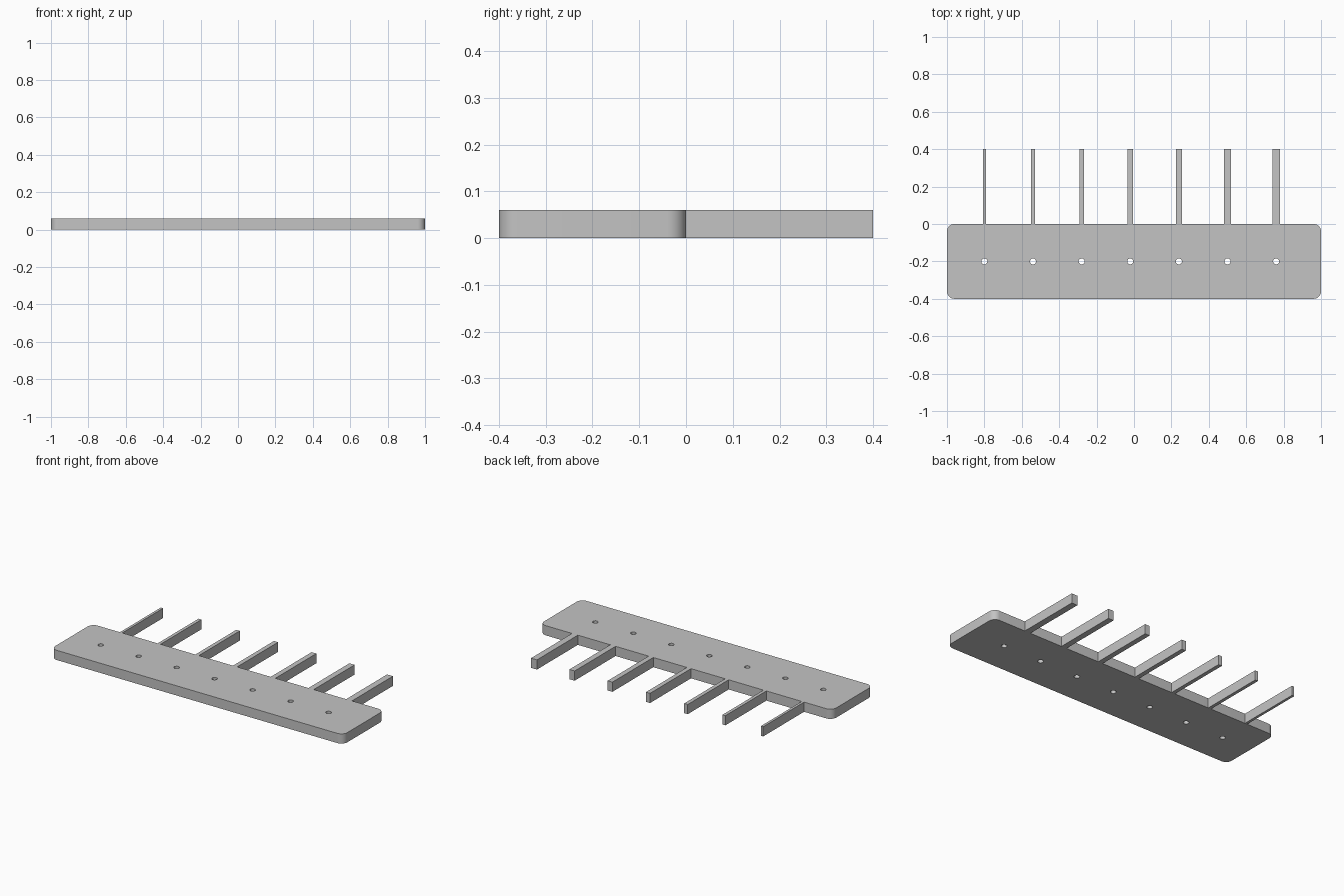
import bpy, bmesh, math

if "Cube" in bpy.data.objects:
    bpy.data.objects.remove(bpy.data.objects["Cube"])

PLATE_W, PLATE_D, THICK = 2.0, 0.4, 0.06
CORNER, HOLE_R = 0.04, 0.016
COUNT, FIRST_X, PITCH = 7, -0.8, 0.26

grey = bpy.data.materials.new("grey")
grey.diffuse_color = (0.55, 0.55, 0.55, 1)
grey.use_nodes = True
grey.node_tree.nodes["Principled BSDF"].inputs["Base Color"].default_value = grey.diffuse_color


def prism(name, loops, z0, z1):
    """Extrude closed xy outlines upward from z0 to z1."""
    bm = bmesh.new()
    for pts in loops:
        face = bm.faces.new([bm.verts.new((x, y, z0)) for x, y in pts])
        top = bmesh.ops.extrude_face_region(bm, geom=[face], use_keep_orig=True)["geom"]
        for v in (g for g in top if isinstance(g, bmesh.types.BMVert)):
            v.co.z = z1
    bmesh.ops.recalc_face_normals(bm, faces=bm.faces)
    mesh = bpy.data.meshes.new(name)
    bm.to_mesh(mesh)
    bm.free()
    mesh.materials.append(grey)
    obj = bpy.data.objects.new(name, mesh)
    bpy.context.collection.objects.link(obj)
    return obj


def arc(cx, cy, r, start, sweep, steps, closed=False):
    n = steps if closed else steps + 1
    return [(cx + r * math.cos(start + sweep * i / steps),
             cy + r * math.sin(start + sweep * i / steps)) for i in range(n)]


xs = [FIRST_X + PITCH * i for i in range(COUNT)]

# Base plate with rounded corners
outline = []
ix, iy = PLATE_W / 2 - CORNER, PLATE_D / 2 - CORNER
for k, (sx, sy) in enumerate([(1, 1), (-1, 1), (-1, -1), (1, -1)]):
    outline += arc(sx * ix, -0.2 + sy * iy, CORNER, k * math.pi / 2, math.pi / 2, 8)
plate = prism("base_plate", [outline], 0, THICK)

# Row of through holes
cutter = prism("hole_cutter",
               [arc(x, -0.2, HOLE_R, 0, math.tau, 24, True) for x in xs], -0.05, THICK + 0.05)
cutter.hide_render = True
mod = plate.modifiers.new("holes", "BOOLEAN")
mod.operation, mod.solver, mod.object = "DIFFERENCE", "EXACT", cutter
bpy.context.view_layer.objects.active = plate
plate.select_set(True)
bpy.ops.object.modifier_apply(modifier=mod.name)
bpy.data.objects.remove(cutter)
bpy.ops.object.shade_smooth_by_angle(angle=math.radians(30))

# Gauge fingers, each wider than the last
for i, x in enumerate(xs):
    h = (0.016 + 0.004 * i) / 2
    prism(f"finger_{i + 1}", [[(x - h, 0), (x + h, 0), (x + h, 0.4), (x - h, 0.4)]], 0, THICK)
